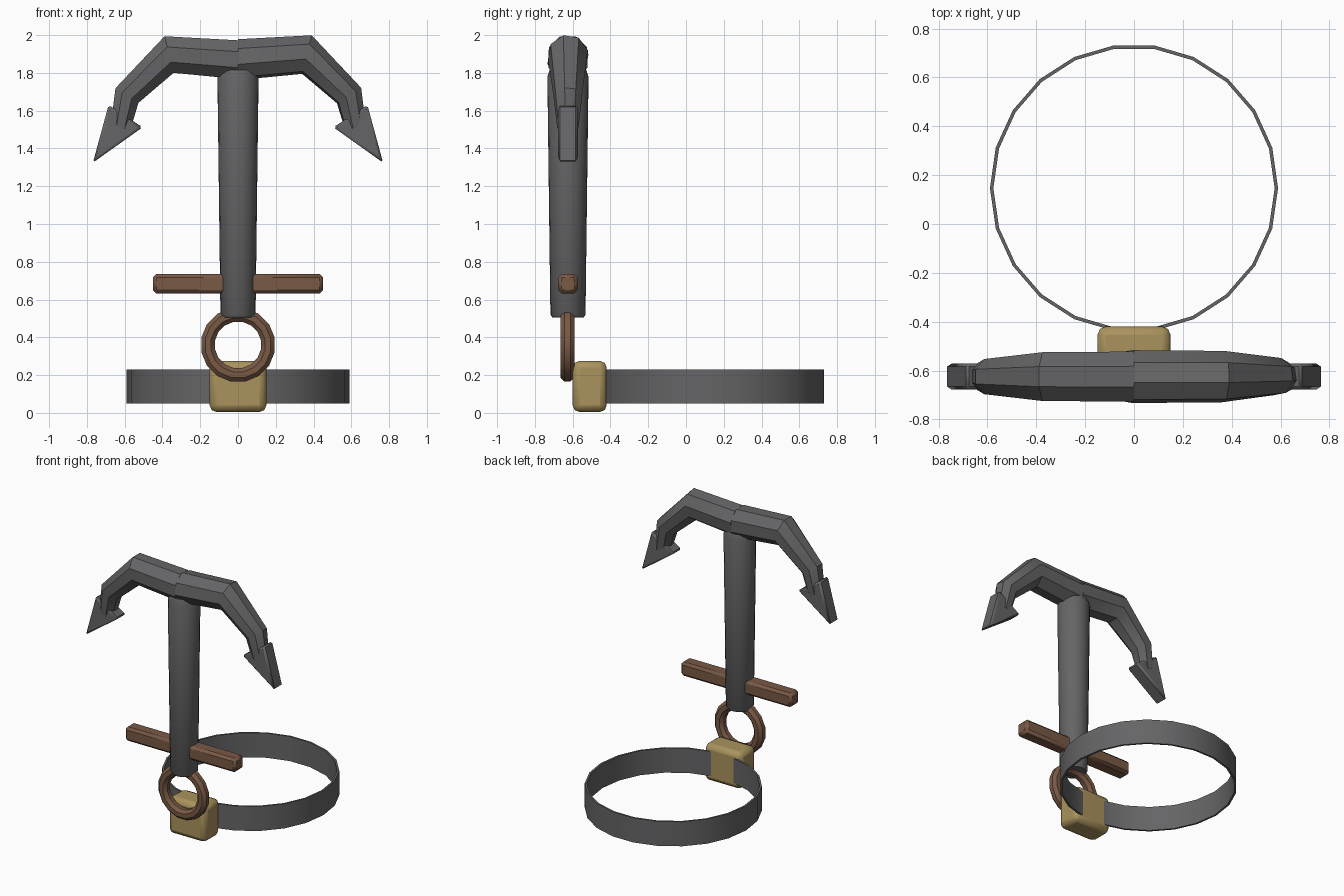
import bpy, bmesh, math
from mathutils import Vector

if "Cube" in bpy.data.objects:
    bpy.data.objects.remove(bpy.data.objects["Cube"])

YC = -0.625  # depth of the anchor plane


def mat(name, col):
    m = bpy.data.materials.new(name)
    m.diffuse_color = (*col, 1)
    m.use_nodes = True
    m.node_tree.nodes["Principled BSDF"].inputs["Base Color"].default_value = m.diffuse_color
    return m


BROWN = mat("brown", (0.19, 0.10, 0.06))
BRASS = mat("brass", (0.40, 0.29, 0.11))
IRON = mat("iron", (0.13, 0.13, 0.135))


def finish(bm, name, material, bevel=0, segments=1, angle=35):
    bmesh.ops.recalc_face_normals(bm, faces=bm.faces)
    me = bpy.data.meshes.new(name)
    bm.to_mesh(me)
    bm.free()
    ob = bpy.data.objects.new(name, me)
    bpy.context.collection.objects.link(ob)
    me.materials.append(material)
    if bevel:
        b = ob.modifiers.new("bevel", 'BEVEL')
        b.width, b.segments, b.limit_method = bevel, segments, 'ANGLE'
    bpy.ops.object.select_all(action='DESELECT')
    ob.select_set(True)
    bpy.context.view_layer.objects.active = ob
    bpy.ops.object.shade_smooth_by_angle(angle=math.radians(angle))
    return ob


def loft(bm, rings, closed=False):
    # skins a list of equally sized point rings
    vs = [[bm.verts.new(p) for p in r] for r in rings]
    n, k = len(vs[0]), len(vs)
    for i in range(k if closed else k - 1):
        a, b = vs[i], vs[(i + 1) % k]
        for j in range(n):
            bm.faces.new((a[j], a[(j + 1) % n], b[(j + 1) % n], b[j]))
    if not closed:
        bm.faces.new(vs[0])
        bm.faces.new(vs[-1][::-1])


def box(name, lo, hi, material, bevel, segments=1):
    bm = bmesh.new()
    bmesh.ops.create_cube(bm, size=1)
    for v in bm.verts:
        v.co = [(a + b) / 2 + c * (b - a) for a, b, c in zip(lo, hi, v.co)]
    return finish(bm, name, material, bevel, segments)


def circle(cx, cy, r, z, n):
    return [(cx + r * math.cos(math.tau * i / n), cy + r * math.sin(math.tau * i / n), z)
            for i in range(n)]


# thin band
bm = bmesh.new()
loft(bm, [circle(0, 0.147, r, z, 22) for r, z in
          ((0.59, 0.05), (0.59, 0.23), (0.576, 0.23), (0.576, 0.05))], closed=True)
finish(bm, "band", IRON)

# clasp block on the band
box("clasp", (-0.15, -0.6, 0.005), (0.15, -0.42, 0.275), BRASS, 0.035, 2)

# hanging ring
bm = bmesh.new()
rings = []
for i in range(16):
    a = math.tau * (i + 0.5) / 16
    ring = []
    for j in range(8):
        b = math.tau * (j + 0.5) / 8
        r = 0.161 + 0.04 * math.cos(b)
        ring.append((r * math.cos(a), YC - 0.003 + 0.04 * math.sin(b), 0.36 + r * math.sin(a)))
    rings.append(ring)
loft(bm, rings, closed=True)
finish(bm, "shackle_ring", BROWN)

# tapered shank
bm = bmesh.new()
loft(bm, [circle(0, YC, r, z, 20) for r, z in
          ((0.083, 0.505), (0.093, 0.52), (0.109, 1.78), (0.097, 1.815))])
finish(bm, "shank", IRON, angle=40)

# wooden crossbar
box("crossbar", (-0.45, YC - 0.052, 0.632), (0.45, YC + 0.052, 0.735), BROWN, 0.018)

# arm sections: x, z, radius, normal x, normal z
ARM = ((0, 1.87, 0.111, 0, 1), (0.365, 1.897, 0.108, 0.24, 0.97),
       (0.588, 1.68, 0.078, 0.84, 0.54), (0.622, 1.51, 0.058, 0.98, -0.2 * -1))
for side, s, phase in (("left", -1, 22.5), ("right", 1, 32)):
    bm = bmesh.new()
    rings = []
    for x, z, r, nx, nz in ARM:
        n = Vector((nx, 0, nz)).normalized()
        ring = []
        for j in range(8):
            a = math.radians(phase + 45 * j)
            p = Vector((x, YC, z)) + n * r * math.cos(a) + Vector((0, r * math.sin(a), 0))
            ring.append((s * p.x, p.y, p.z))
        rings.append(ring)
    loft(bm, rings)
    finish(bm, side + "_arm", IRON)

    # pointed fluke
    bm = bmesh.new()
    tri = ((0.768, 1.325), (0.685, 1.63), (0.505, 1.512))
    loft(bm, [[(s * x, YC + d, z) for x, z in tri] for d in (-0.053, 0.053)])
    finish(bm, side + "_fluke", IRON, 0.012)
